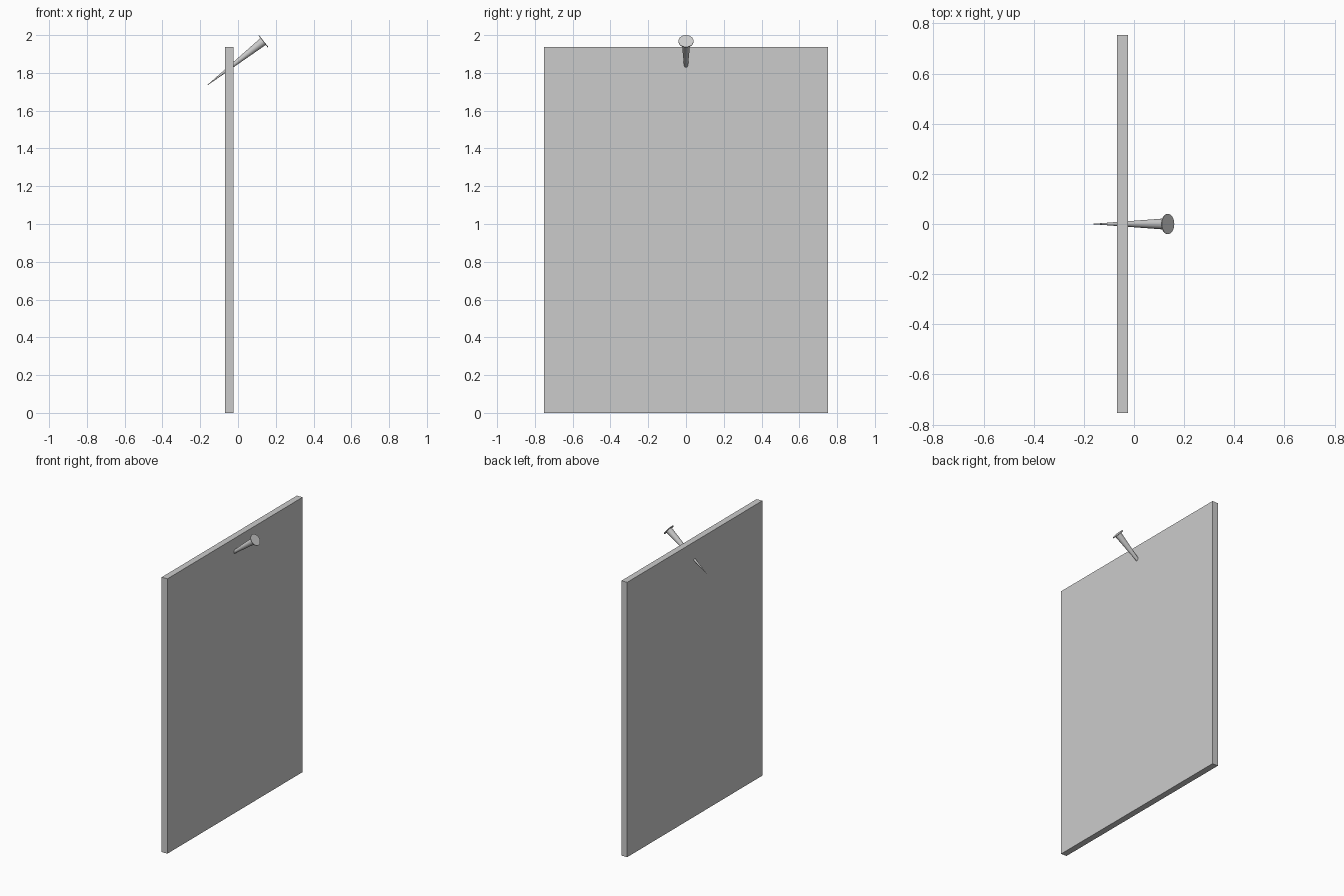
import bpy
from mathutils import Vector

if "Cube" in bpy.data.objects:
    bpy.data.objects.remove(bpy.data.objects["Cube"])

TIP = Vector((-0.162, 0, 1.735))
HEAD = Vector((0.136, 0, 1.9685))
AXIS = (HEAD - TIP).normalized()


def cone_between(name, a, b, r1, r2):
    d = b - a
    bpy.ops.mesh.primitive_cone_add(vertices=32, radius1=r1, radius2=r2, depth=d.length,
                                    location=(a + b) / 2,
                                    rotation=d.to_track_quat('Z', 'Y').to_euler())
    ob = bpy.context.object
    ob.name = name
    bpy.ops.object.shade_smooth_by_angle()
    return ob


# Flat upright sheet
bpy.ops.mesh.primitive_cube_add(size=1, location=(-0.046, 0, 0.969))
panel = bpy.context.object
panel.name = "panel"
panel.scale = (0.044, 1.506, 1.938)
bpy.ops.object.transform_apply(location=False, rotation=False, scale=True)

# Slanted nail driven through the panel: tapered shaft and thin round head
cone_between("nail_shaft", TIP, HEAD - AXIS * 0.002, 0.001, 0.023)
cone_between("nail_head", HEAD - AXIS * 0.004, HEAD, 0.04, 0.04)
